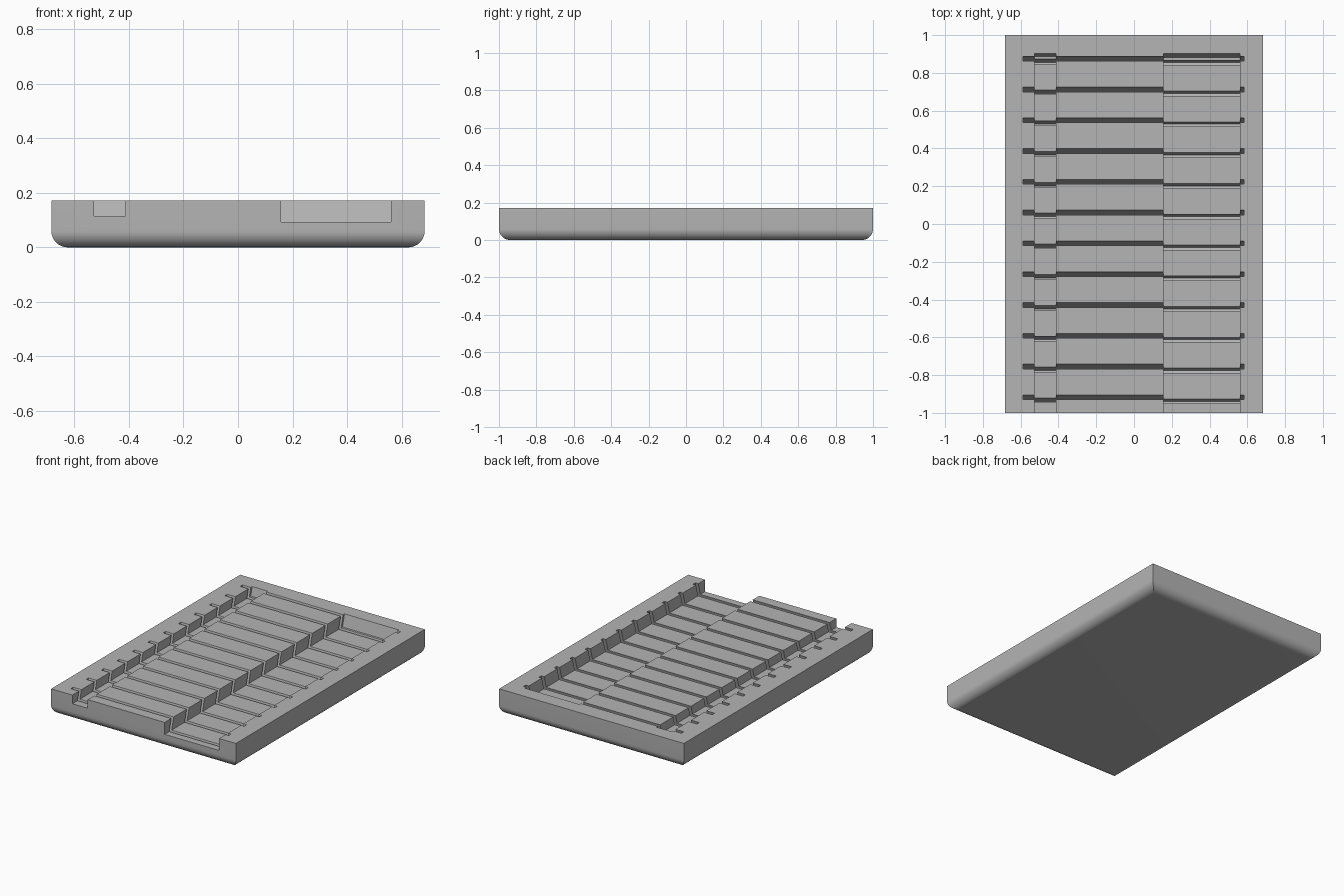
import bpy, bmesh, math
from mathutils import Vector

if "Cube" in bpy.data.objects:
    bpy.data.objects.remove(bpy.data.objects["Cube"], do_unlink=True)

WIDTH, LENGTH, TOP = 1.368, 2.0, 0.172
LEAN = math.tan(math.radians(15))   # slots and channel ends lean backwards
OVER = 0.05                         # cutters reach this far above the top
SLOTS, PITCH = 12, 0.163

grey = bpy.data.materials.new("mid grey")
grey.use_nodes = True
colour = (0.46, 0.46, 0.46, 1)
grey.diffuse_color = colour
grey.node_tree.nodes["Principled BSDF"].inputs["Base Color"].default_value = colour


def make_object(name, bm):
    bmesh.ops.recalc_face_normals(bm, faces=bm.faces)
    mesh = bpy.data.meshes.new(name)
    bm.to_mesh(mesh)
    bm.free()
    mesh.materials.append(grey)
    obj = bpy.data.objects.new(name, mesh)
    bpy.context.collection.objects.link(obj)
    return obj


def add_prism(bm, profile, x0, x1):
    """Extrude a (y, z) profile from x0 to x1."""
    face = bm.faces.new([bm.verts.new((x0, y, z)) for y, z in profile])
    moved = bmesh.ops.extrude_face_region(bm, geom=[face])["geom"]
    verts = [v for v in moved if isinstance(v, bmesh.types.BMVert)]
    bmesh.ops.translate(bm, verts=verts, vec=Vector((x1 - x0, 0, 0)))


def leaning(y, z):
    """Position at height z on a leaning wall that meets the top at y."""
    return (y - (TOP - z) * LEAN, z)


# Block with rounded lower edges
bm = bmesh.new()
bmesh.ops.create_cube(bm, size=1)
for v in bm.verts:
    v.co = (v.co.x * WIDTH, v.co.y * LENGTH, (v.co.z + 0.5) * TOP)
lower = [e for e in bm.edges if all(v.co.z < 0.01 for v in e.verts)]
bmesh.ops.bevel(bm, geom=lower, offset=0.06, segments=12, profile=0.5,
                affect='EDGES')
tray = make_object("tray", bm)

# Two channels, open at the front, with a leaning back wall
bm = bmesh.new()
for x0, x1, floor in ((-0.527, -0.413, 0.114), (0.157, 0.56, 0.092)):
    front = -LENGTH / 2 - OVER
    add_prism(bm, [(front, floor), leaning(0.903, floor),
                   leaning(0.903, TOP + OVER), (front, TOP + OVER)], x0, x1)
channels = make_object("channel_cutter", bm)

# Row of thin leaning slots
bm = bmesh.new()
for i in range(SLOTS):
    back = 0.888 - i * PITCH
    front = back - 0.025
    base = 0.046
    add_prism(bm, [leaning(front, base + 0.006), leaning(back, base),
                   leaning(back, TOP + OVER), leaning(front, TOP + OVER)],
              -0.588, 0.583)
slots = make_object("slot_cutter", bm)

# Cut the tray and drop the cutters
bpy.context.view_layer.objects.active = tray
for cutter in (channels, slots):
    cutter.hide_render = True
    mod = tray.modifiers.new("cut", 'BOOLEAN')
    mod.operation = 'DIFFERENCE'
    mod.solver = 'EXACT'
    mod.object = cutter
    bpy.ops.object.modifier_apply(modifier=mod.name)
    bpy.data.objects.remove(cutter, do_unlink=True)

bpy.ops.object.select_all(action='DESELECT')
tray.select_set(True)
bpy.ops.object.shade_smooth_by_angle(angle=math.radians(12))
